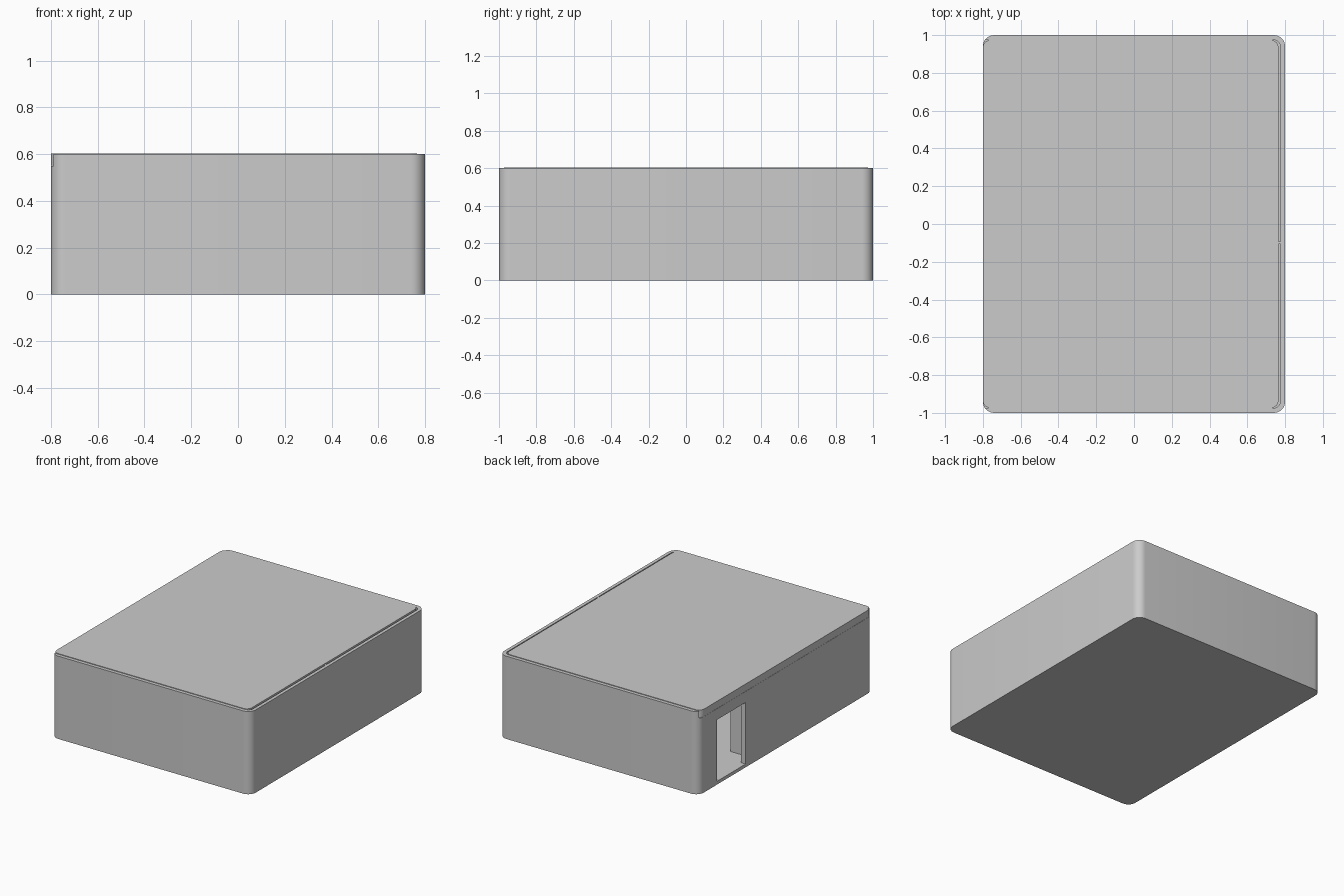
import bpy, bmesh, math

if "Cube" in bpy.data.objects:
    bpy.data.objects.remove(bpy.data.objects["Cube"])


def prism(name, x0, x1, y0, y1, z0, z1, r=0.0, seg=8):
    """Upright block with rounded vertical corners."""
    pts = []
    if r > 0:
        for k, (cx, cy) in enumerate([(x1 - r, y1 - r), (x0 + r, y1 - r),
                                      (x0 + r, y0 + r), (x1 - r, y0 + r)]):
            for i in range(seg + 1):
                a = math.pi / 2 * (k + i / seg)
                pts.append((cx + r * math.cos(a), cy + r * math.sin(a)))
    else:
        pts = [(x1, y1), (x0, y1), (x0, y0), (x1, y0)]
    bm = bmesh.new()
    base = bm.faces.new([bm.verts.new((x, y, z0)) for x, y in pts])
    new = bmesh.ops.extrude_face_region(bm, geom=[base])["geom"]
    bmesh.ops.translate(bm, vec=(0, 0, z1 - z0),
                        verts=[v for v in new if isinstance(v, bmesh.types.BMVert)])
    bmesh.ops.recalc_face_normals(bm, faces=bm.faces)
    me = bpy.data.meshes.new(name)
    bm.to_mesh(me)
    bm.free()
    ob = bpy.data.objects.new(name, me)
    bpy.context.collection.objects.link(ob)
    return ob


def activate(ob):
    bpy.ops.object.select_all(action='DESELECT')
    ob.select_set(True)
    bpy.context.view_layer.objects.active = ob


def cut(ob, cutter):
    mod = ob.modifiers.new("cut", 'BOOLEAN')
    mod.operation = 'DIFFERENCE'
    mod.solver = 'EXACT'
    mod.object = cutter
    activate(ob)
    bpy.ops.object.modifier_apply(modifier=mod.name)
    bpy.data.objects.remove(cutter, do_unlink=True)


# Hollow case with rounded corners
case = prism("case_body", -0.8, 0.8, -1, 1, 0, 0.6, r=0.06)
cut(case, prism("cavity", -0.765, 0.765, -0.965, 0.965, 0.02, 0.7, r=0.03))
# Lid channel, open on the left side
cut(case, prism("lid_channel", -0.95, 0.776, -0.975, 0.975, 0.55, 0.7, r=0.04))
# Side opening near the back of the left wall
cut(case, prism("side_opening", -0.9, -0.74, 0.46, 0.787, 0.024, 0.47))

# Sliding lid, slightly proud of the rim, with a small catch at the right
lid = prism("sliding_lid", -0.8, 0.765, -0.974, 0.974, 0.551, 0.604, r=0.04)
catch = prism("lid_catch", 0.76, 0.78, -0.107, -0.093, 0.56, 0.6)

# Short inner divider beside the opening
divider = prism("inner_divider", -0.77, -0.6, 0.315, 0.35, 0.015, 0.545)

for ob in (case, lid):
    activate(ob)
    bpy.ops.object.shade_smooth_by_angle(angle=math.radians(30))
